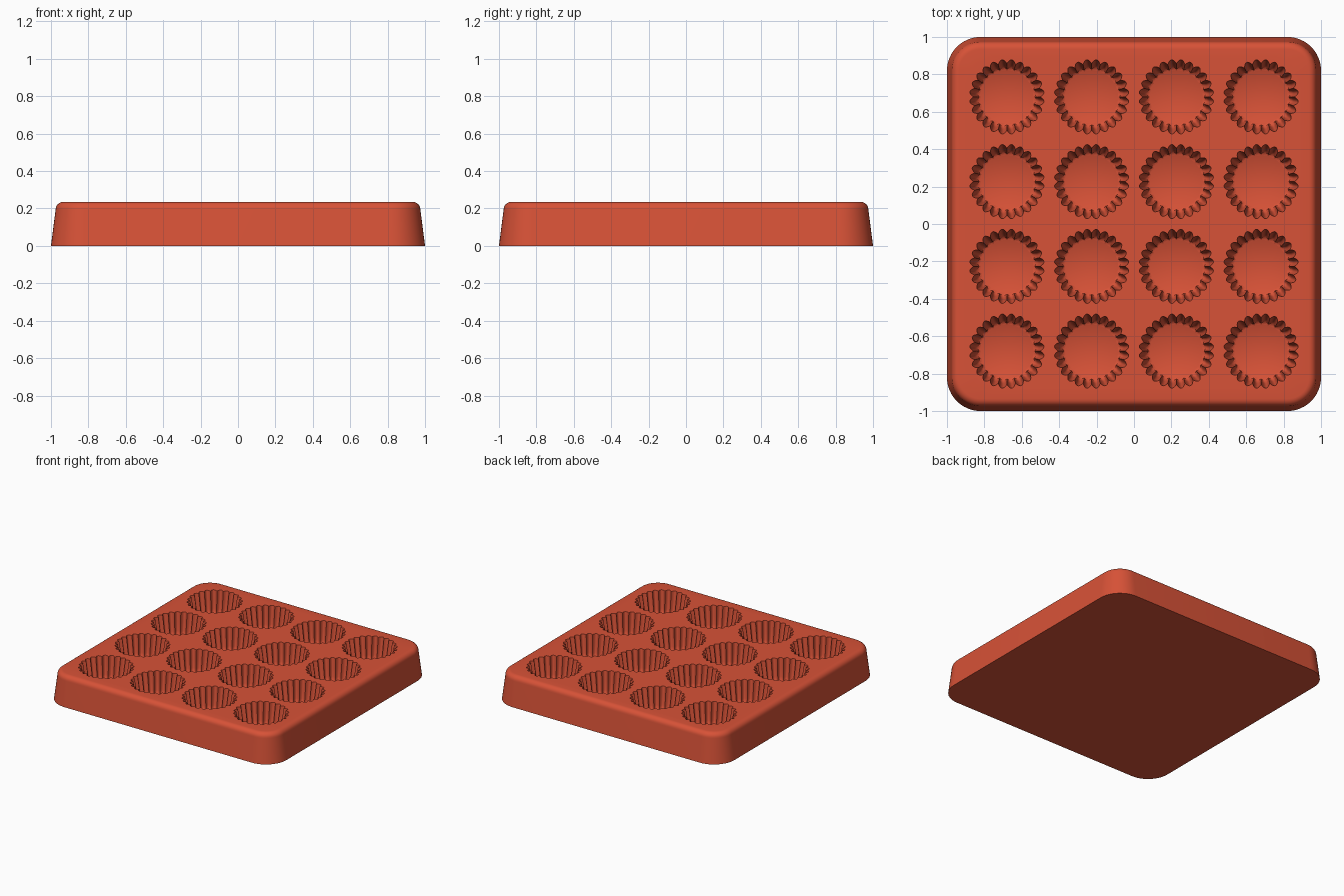
import bpy
import bmesh
from math import sin, cos, pi, radians

if "Cube" in bpy.data.objects:
    bpy.data.objects.remove(bpy.data.objects["Cube"], do_unlink=True)

FLUTES, STEPS = 24, 8       # flutes per cup, segments per flute
HEIGHT = 0.235
PITCH = 0.453               # spacing of the cups
CORNER = 0.82               # centre of the rounded corners


def material(name, colour):
    mat = bpy.data.materials.new(name)
    mat.use_nodes = True
    mat.diffuse_color = colour
    bsdf = mat.node_tree.nodes["Principled BSDF"]
    bsdf.inputs["Base Color"].default_value = colour
    bsdf.inputs["Roughness"].default_value = 0.6
    return mat


def ring(bm, points):
    return [bm.verts.new(p) for p in points]


def bridge(bm, a, b):
    for i in range(len(a)):
        j = (i + 1) % len(a)
        bm.faces.new((a[i], a[j], b[j], b[i]))


def edges_of(bm, loop):
    return [bm.edges.get((loop[i - 1], loop[i])) for i in range(len(loop))]


def rounded_square(half, z, steps=12):
    r = half - CORNER
    points = []
    for q in range(4):
        sx, sy = ((1, 1), (-1, 1), (-1, -1), (1, -1))[q]
        for k in range(steps + 1):
            a = (q + k / steps) * pi / 2
            points.append((sx * CORNER + r * cos(a), sy * CORNER + r * sin(a), z))
    return points


def fluted_circle(cx, cy, radius, depth, z):
    n = FLUTES * STEPS
    points = []
    for i in range(n):
        a = 2 * pi * i / n
        r = radius - depth * (1 - abs(sin(a * FLUTES / 2)))
        points.append((cx + r * cos(a), cy + r * sin(a), z))
    return points


bm = bmesh.new()

# Tapered outer wall with a rounded top edge
FILLET = 0.04
profile = [(1.0, 0.0)]
for k in range(7):
    a = k / 6 * pi / 2
    profile.append((0.975 - FILLET * (1 - cos(a)), HEIGHT - FILLET * (1 - sin(a))))
wall = [ring(bm, rounded_square(h, z)) for h, z in profile]
for low, high in zip(wall, wall[1:]):
    bridge(bm, low, high)
bm.faces.new(wall[0])
rim_edges = edges_of(bm, wall[-1])

# Fluted cups: radius, flute depth, height; flutes fade into a rounded floor
cup_profile = [(0.2, 0.022, HEIGHT), (0.187, 0.021, 0.16), (0.175, 0.02, 0.095),
               (0.168, 0.016, 0.075), (0.157, 0.008, 0.061), (0.142, 0.0, 0.055)]
for row in range(4):
    for col in range(4):
        cx, cy = (col - 1.5) * PITCH, (row - 1.5) * PITCH
        cup = [ring(bm, fluted_circle(cx, cy, r, d, z)) for r, d, z in cup_profile]
        for high, low in zip(cup, cup[1:]):
            bridge(bm, high, low)
        bm.faces.new(cup[-1])
        rim_edges += edges_of(bm, cup[0])

# Flat top surface around the cup openings
bmesh.ops.triangle_fill(bm, use_beauty=True, use_dissolve=False, edges=rim_edges,
                        normal=(0, 0, 1))
bmesh.ops.recalc_face_normals(bm, faces=bm.faces[:])

mesh = bpy.data.meshes.new("baking_mould")
bm.to_mesh(mesh)
bm.free()
mesh.materials.append(material("terracotta red silicone", (0.68, 0.084, 0.038, 1)))
mould = bpy.data.objects.new("baking_mould", mesh)
bpy.context.collection.objects.link(mould)

bpy.context.view_layer.objects.active = mould
mould.select_set(True)
bpy.ops.object.shade_smooth_by_angle(angle=radians(35))
